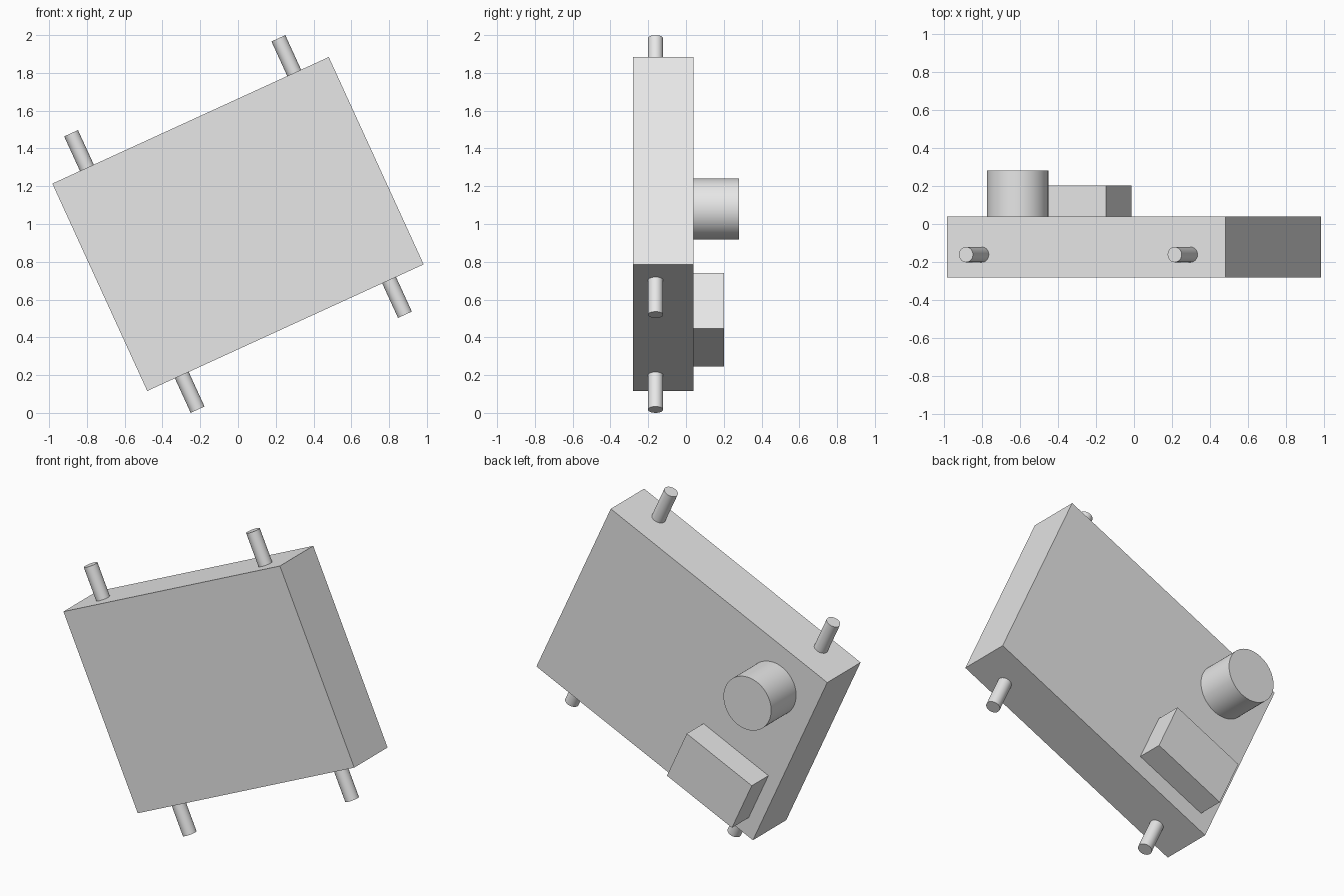
import bpy
from math import radians
from mathutils import Matrix, Vector

if "Cube" in bpy.data.objects:
    bpy.data.objects.remove(bpy.data.objects["Cube"], do_unlink=True)

S = 1.006          # overall scale of the local design units
FRONT = -0.28      # y of the front face of the housing
DEPTH = 0.32       # housing thickness

grey = bpy.data.materials.new("light grey")
grey.use_nodes = True
grey.diffuse_color = (0.8, 0.8, 0.8, 1)
grey.node_tree.nodes["Principled BSDF"].inputs["Base Color"].default_value = (0.8, 0.8, 0.8, 1)

# The whole assembly is rolled about the front-back axis
frame = Matrix.Translation((0, 0, 1)) @ Matrix.Rotation(radians(-24.6), 4, "Y") @ Matrix.Scale(S, 4)


def finish(name, location, rotation=Matrix()):
    ob = bpy.context.object
    ob.name = name
    ob.data.transform(rotation)
    ob.data.materials.append(grey)
    ob.matrix_world = frame @ Matrix.Translation(Vector(location))
    return ob


def box(name, location, size):
    bpy.ops.mesh.primitive_cube_add(size=1)
    finish(name, location, Matrix.Diagonal((*size, 1)))


def cylinder(name, location, radius, length, rotation=Matrix()):
    bpy.ops.mesh.primitive_cylinder_add(vertices=64, radius=radius, depth=length)
    finish(name, location, rotation)
    bpy.ops.object.shade_smooth_by_angle(angle=radians(30))


# Main housing
back = FRONT + DEPTH
box("housing", (0, FRONT + DEPTH / 2, 0), (1.6, DEPTH, 1.2))

# Round knob and rectangular block on the back
cylinder("back_knob", (-0.52, back + 0.12, 0.325), 0.16, 0.24, Matrix.Rotation(radians(90), 4, "X"))
box("back_block", (-0.48, back + 0.08, -0.335), (0.48, 0.16, 0.32))

# Pegs on the upper and lower edges
for end, v in (("upper", 1), ("lower", -1)):
    for side, u in (("left", 1), ("right", -1)):
        cylinder(f"{end}_{side}_peg", (0.6 * u, -0.16, 0.7 * v), 0.04, 0.2)
